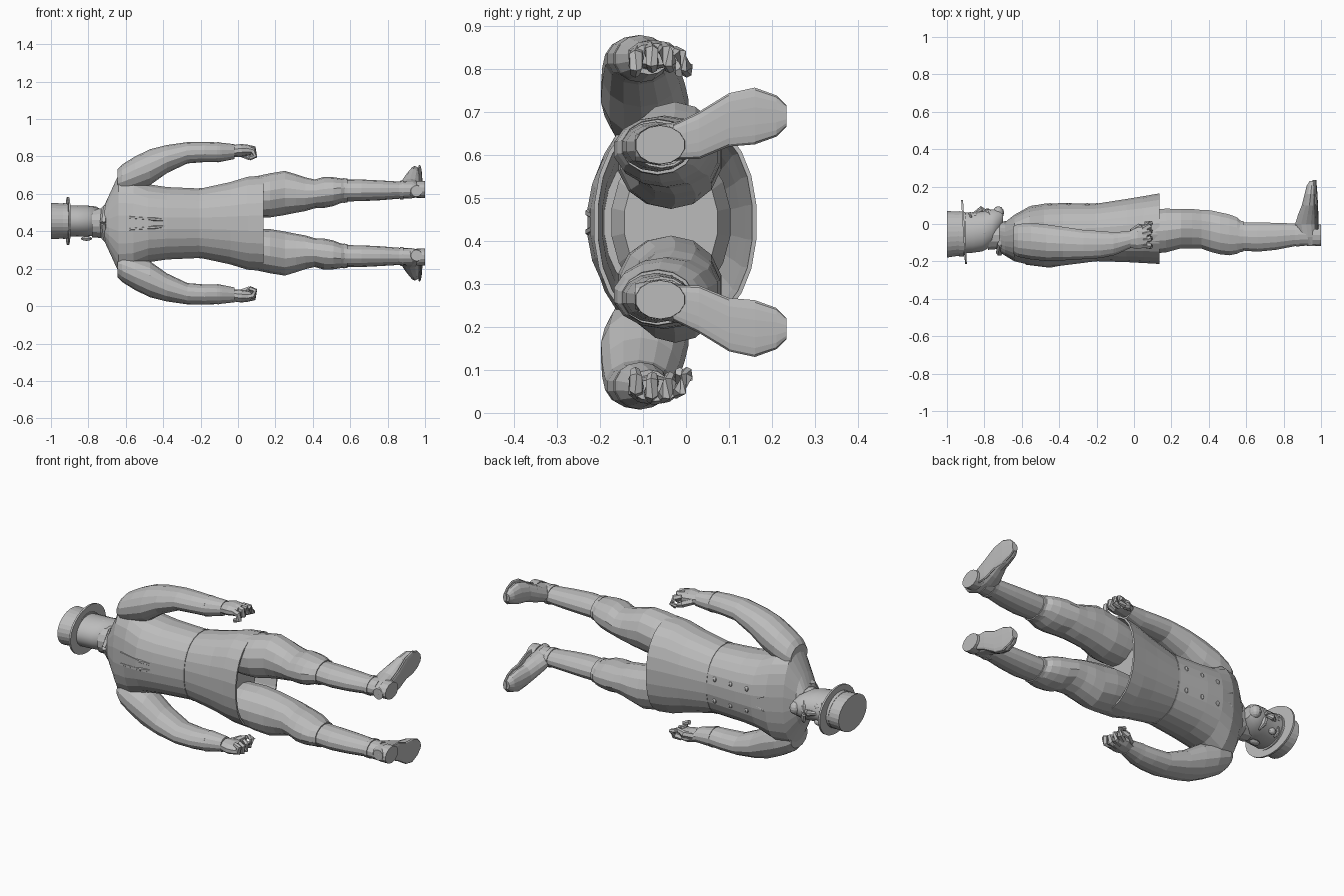
import bpy, bmesh, math
from mathutils import Vector

cube = bpy.data.objects.get("Cube")
if cube:
    bpy.data.objects.remove(cube, do_unlink=True)

MID = 0.443  # centre plane of the lying figure

grey = bpy.data.materials.new("plain_grey")
grey.use_nodes = True
colour = (0.5, 0.5, 0.5, 1)
grey.diffuse_color = colour
grey.node_tree.nodes["Principled BSDF"].inputs["Base Color"].default_value = colour


def finish(name, bm, mirror=False):
    """Turn a bmesh into an object, optionally flipped to the other side."""
    if mirror:
        for v in bm.verts:
            v.co.z = 2 * MID - v.co.z
    bmesh.ops.recalc_face_normals(bm, faces=bm.faces)
    mesh = bpy.data.meshes.new(name)
    bm.to_mesh(mesh)
    bm.free()
    mesh.materials.append(grey)
    obj = bpy.data.objects.new(name, mesh)
    bpy.context.collection.objects.link(obj)
    return obj


def bridge(bm, rings, cap_end=True):
    """Join rings of vertices into a skin and close its ends."""
    for a, b in zip(rings, rings[1:]):
        count = len(a)
        for i in range(count):
            j = (i + 1) % count
            bm.faces.new((a[i], a[j], b[j], b[i]))
    bm.faces.new(rings[0])
    if cap_end:
        bm.faces.new(rings[-1])


def loft(name, sections, axis="x", sides=14, power=1.0, mirror=False, cap_end=True):
    """Sections are (position on axis, centre, centre z, radius, radius z)."""
    bm = bmesh.new()
    rings = []
    for along, centre, cz, radius, rz in sections:
        ring = []
        for i in range(sides):
            angle = math.tau * (i + 0.5) / sides
            c, s = math.cos(angle), math.sin(angle)
            across = centre + radius * math.copysign(abs(c) ** power, c)
            z = cz + rz * math.copysign(abs(s) ** power, s)
            co = (along, across, z) if axis == "x" else (across, along, z)
            ring.append(bm.verts.new(co))
        rings.append(ring)
    bridge(bm, rings, cap_end)
    return finish(name, bm, mirror)


def tube(name, points, radii, sides=8, mirror=False):
    """Round tube through points, with one radius per point."""
    bm = bmesh.new()
    points = [Vector(p) for p in points]
    rings = []
    for k, p in enumerate(points):
        ahead = points[min(k + 1, len(points) - 1)] - points[max(k - 1, 0)]
        turn = Vector((0, 0, 1)).rotation_difference(ahead.normalized())
        ring = []
        for i in range(sides):
            angle = math.tau * i / sides
            offset = Vector((math.cos(angle), math.sin(angle), 0)) * radii[k]
            ring.append(bm.verts.new(p + turn @ offset))
        rings.append(ring)
    bridge(bm, rings)
    return finish(name, bm, mirror)


def ball(name, centre, size, mirror=False, segments=12):
    bm = bmesh.new()
    bmesh.ops.create_uvsphere(bm, u_segments=segments, v_segments=8, radius=1)
    bmesh.ops.scale(bm, vec=size, verts=bm.verts)
    bmesh.ops.translate(bm, vec=centre, verts=bm.verts)
    return finish(name, bm, mirror)


# Coat: shoulders, chest, waist and open flared skirt
coat = loft("coat", [
    (-.72, -.07, MID, .08, .085),
    (-.69, -.08, MID, .09, .15),
    (-.64, -.075, MID, .125, .26),
    (-.56, -.062, MID, .157, .25),
    (-.48, -.06, MID, .17, .21),
    (-.38, -.055, MID, .168, .195),
    (-.2, -.045, MID, .155, .187),
    (-.04, -.035, MID, .17, .222),
    (.05, -.03, MID, .18, .25),
    (.135, -.025, MID, .19, .257)], sides=24, power=.9, cap_end=False)
shell = coat.modifiers.new("thickness", "SOLIDIFY")
shell.thickness = .01
shell.offset = -1

# Seat of the trousers inside the skirt
loft("hips", [(-.15, -.04, MID, .12, .15), (0, -.035, MID, .14, .19),
              (.06, -.035, MID, .11, .15)], sides=18)

# Waist seam
loft("waist_seam", [(-.205, -.045, MID, .157, .19), (-.195, -.045, MID, .158, .191)],
     sides=24, power=.9)

# Neck, head and hat
loft("neck", [(-.64, -.05, MID, .07, .075), (-.72, -.06, MID, .075, .08),
              (-.78, -.06, MID, .08, .075)])
head = loft("head", [
    (-.92, -.05, .455, .11, .083),
    (-.86, -.045, .455, .11, .084),
    (-.81, -.04, .455, .108, .083),
    (-.76, -.02, .455, .1, .078),
    (-.72, .015, .455, .065, .055),
    (-.7, .03, .455, .035, .03)], sides=18)
for face in head.data.polygons:
    face.use_smooth = len(face.vertices) == 4
loft("hat_crown", [(-1, -.055, .455, .125, .098), (-.9, -.05, .455, .115, .092)], sides=28)
brim = loft("hat_brim", [(-.914, -.042, .455, .172, .128), (-.904, -.042, .455, .172, .128)],
            sides=28)
for v in brim.data.vertices:
    v.co.x -= .06 * (v.co.y + .04)
loft("hat_band", [(-.935, -.053, .455, .122, .096), (-.91, -.053, .455, .121, .095)], sides=28)

# Face
tube("nose", [(-.86, .05, .455), (-.815, .08, .455), (-.795, .066, .455)], [.01, .017, .014])
ball("chin_beard", (-.725, .06, .455), (.03, .035, .035))
for side, flip in (("left", True), ("right", False)):
    ball(side + "_eye", (-.85, .042, .485), (.02, .016, .018), flip)
    ball(side + "_ear", (-.81, -.045, .525), (.03, .02, .012), flip)
    tube(side + "_brow", [(-.875, .06, .46), (-.88, .052, .485), (-.87, .035, .51)],
         [.006, .008, .006], 6, flip)
    tube(side + "_moustache", [(-.783, .072, .45), (-.777, .066, .48), (-.765, .042, .51)],
         [.013, .014, .004], 6, flip)

for side, flip in (("left", True), ("right", False)):
    # Coat collar, back vent edges and front buttons
    tube(side + "_collar", [(-.72, -.155, MID), (-.71, -.11, .52), (-.67, -.03, .55),
                            (-.61, .035, .53), (-.54, .082, .48), (-.47, .1, .44)],
         [.018, .022, .024, .022, .018, .008], 6, flip)
    tube(side + "_back_vent", [(-.58, -.21, .475), (-.45, -.225, .465), (-.3, -.2, .45)],
         [.008, .01, .006], 6, flip)
    for row in range(3):
        ball(side + "_button", (-.45 + .1 * row, .1, MID + .06), (.014, .012, .014), flip, 8)

    # Sleeve
    loft(side + "_sleeve", [
        (-.645, -.085, .67, .075, .06),
        (-.62, -.088, .68, .09, .077),
        (-.55, -.092, .71, .1, .09),
        (-.47, -.1, .743, .1, .096),
        (-.38, -.105, .786, .092, .075),
        (-.27, -.11, .82, .08, .057),
        (-.18, -.11, .824, .074, .054),
        (-.1, -.105, .823, .062, .052)], mirror=flip)
    loft(side + "_cuff", [(-.11, -.105, .823, .065, .055), (-.085, -.1, .823, .06, .05),
                          (-.02, -.085, .826, .045, .04)], mirror=flip)

    # Hand with curled, fanned fingers
    loft(side + "_palm", [(-.04, -.085, .827, .04, .032), (.02, -.075, .833, .062, .034),
                          (.07, -.07, .833, .056, .026)], sides=10, mirror=flip)
    for finger in range(4):
        y = -.112 + .028 * finger
        fan = .012 * (finger - .5)
        z = .838 + .012 * math.sin(math.pi * finger / 3)
        tube(side + "_finger", [(.045, y, z), (.083, y + fan / 2, z - .008),
                                (.088, y + fan, z - .035), (.06, y + fan, z - .048)],
             [.016, .017, .016, .012], 6, flip)
    tube(side + "_thumb", [(-.01, -.045, .825), (.03, -.015, .808), (.065, -.015, .79)],
         [.02, .018, .011], 6, flip)

    # Breeches gathered under the knee
    loft(side + "_breeches", [
        (0, -.04, .57, .11, .09),
        (.1, -.04, .585, .12, .11),
        (.17, -.035, .592, .12, .118),
        (.25, -.025, .605, .108, .118),
        (.31, -.025, .602, .108, .103),
        (.36, -.028, .598, .106, .09),
        (.41, -.038, .6, .114, .077),
        (.46, -.05, .608, .115, .083),
        (.51, -.058, .612, .112, .077),
        (.55, -.062, .617, .1, .066),
        (.575, -.066, .618, .082, .062)], mirror=flip)

    # Boot shaft with top band and ankle strap
    loft(side + "_boot_shaft", [
        (.55, -.066, .618, .076, .058),
        (.66, -.07, .619, .08, .058),
        (.76, -.066, .619, .074, .053),
        (.86, -.058, .62, .062, .046),
        (.93, -.055, .622, .062, .047)], mirror=flip)
    loft(side + "_boot_band", [(.565, -.066, .618, .086, .066), (.585, -.066, .618, .084, .064)],
         mirror=flip)
    loft(side + "_ankle_strap", [(.865, -.058, .62, .065, .05), (.885, -.057, .62, .066, .051)],
         mirror=flip)

    # Shoe along the foot, then sole and heel
    loft(side + "_shoe", [
        (-.118, .955, .615, .03, .03),
        (-.07, .93, .622, .055, .045),
        (0, .92, .635, .06, .046),
        (.05, .928, .655, .052, .052),
        (.1, .938, .678, .042, .056),
        (.16, .945, .689, .034, .06),
        (.205, .95, .69, .027, .045),
        (.23, .955, .69, .016, .022)], axis="y", mirror=flip)
    loft(side + "_sole", [
        (-.03, .977, .63, .01, .04),
        (.03, .977, .645, .01, .055),
        (.1, .974, .681, .01, .062),
        (.16, .971, .69, .01, .066),
        (.21, .967, .69, .01, .048),
        (.234, .965, .69, .01, .024)], axis="y", power=.8, mirror=flip)
    loft(side + "_heel", [(.955, -.06, .623, .06, .046), (1, -.06, .623, .058, .045)],
         mirror=flip)
